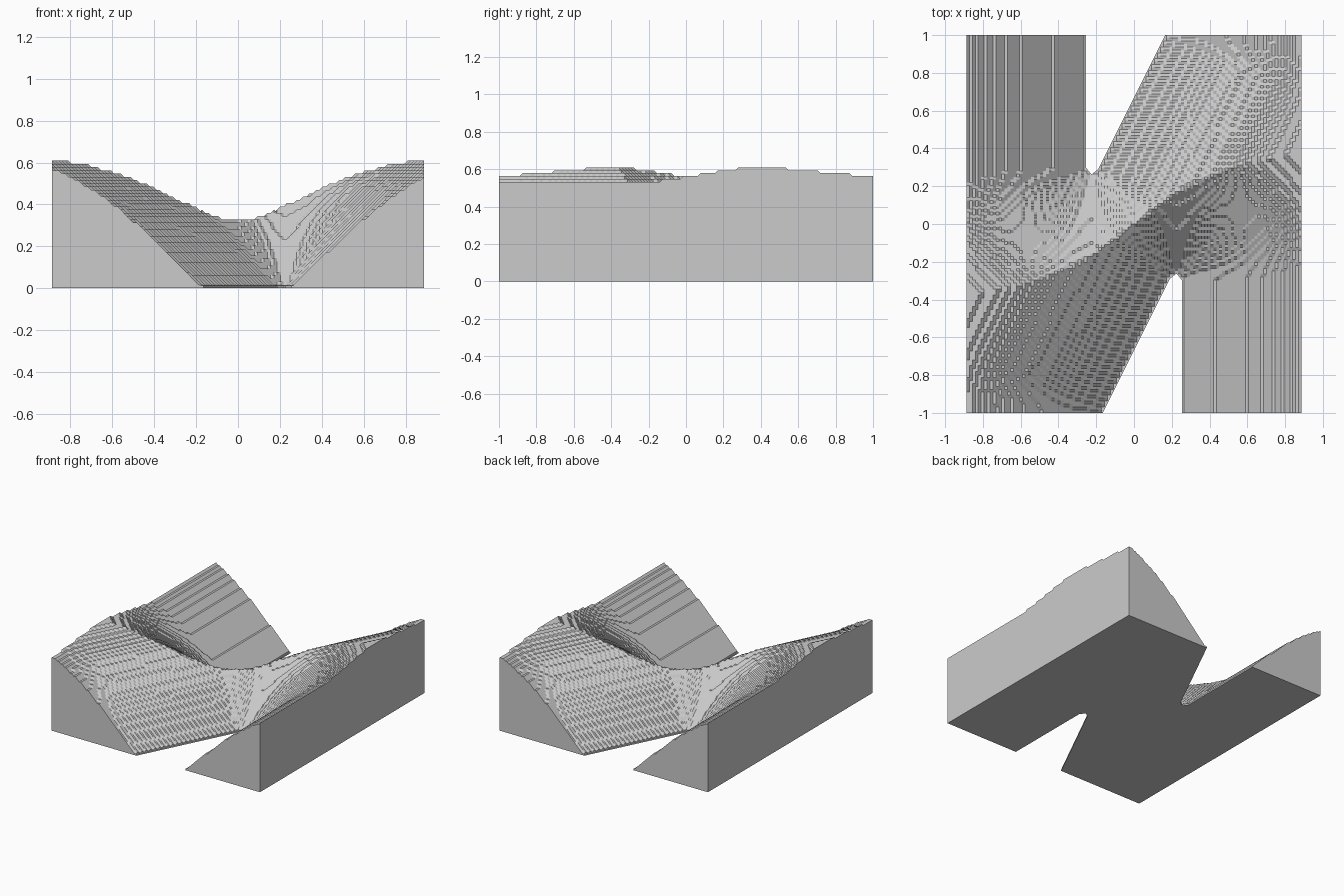
import bpy
import bmesh
import math
from mathutils import Vector
from mathutils.geometry import intersect_point_line

cube = bpy.data.objects.get("Cube")
if cube:
    bpy.data.objects.remove(cube, do_unlink=True)

HALF_X, HALF_Y = 0.887, 1.0
NX, NY = 114, 128
STEP = 2 * HALF_Y / NY        # height of one terrace
LIP = 0.012                   # thin plate under the slopes
PEAK, REACH = 0.61, 0.95      # height of the ridge, distance at which it is reached

grey = bpy.data.materials.new("plain grey")
grey.use_nodes = True
colour = (0.6, 0.6, 0.6, 1)
grey.diffuse_color = colour
grey.node_tree.nodes["Principled BSDF"].inputs["Base Color"].default_value = colour

# Outline of the front notch; the back notch is the same turned half way round
notch = [Vector(p) for p in ((-0.165, -1), (0.19, -0.29), (0.225, -0.262),
                             (0.255, -0.3), (0.255, -1))]
back_notch = [-p for p in notch]


def in_notch(p):
    """True when the point lies in either notch."""
    for q in (p, -p):
        hits = 0
        for a, b in zip(notch, notch[1:]):
            if min(a.x, b.x) <= q.x < max(a.x, b.x):
                t = (q.x - a.x) / (b.x - a.x)
                hits += q.y < a.y + t * (b.y - a.y) - 1e-4
        if hits:
            return True
    return False


def notch_distance(p):
    """Shortest distance to the edge of either notch."""
    best = 10.0
    for path in (notch, back_notch):
        for a, b in zip(path, path[1:]):
            near, t = intersect_point_line(p, a, b)
            near = a.lerp(b, min(max(t, 0), 1))
            best = min(best, (p - near).length)
    return best


def height(p):
    """Slope that rises away from the notches and levels off, in terraces."""
    d = min(notch_distance(p), REACH)
    z = PEAK * math.sin(math.pi / 2 * d / REACH)
    return max(LIP, round(z / STEP) * STEP)


def add_object(name, bm):
    bmesh.ops.recalc_face_normals(bm, faces=bm.faces)
    mesh = bpy.data.meshes.new(name)
    bm.to_mesh(mesh)
    bm.free()
    mesh.materials.append(grey)
    obj = bpy.data.objects.new(name, mesh)
    bpy.context.collection.objects.link(obj)
    return obj


# Base plate: the footprint with both notches cut out
outline = [Vector((-HALF_X, -HALF_Y))] + notch + [Vector((HALF_X, -HALF_Y))]
outline += [-p for p in outline]
bm = bmesh.new()
plate = bm.faces.new([bm.verts.new((p.x, p.y, 0)) for p in outline])
top = bmesh.ops.extrude_face_region(bm, geom=[plate], use_keep_orig=True)["geom"]
for v in top:
    if isinstance(v, bmesh.types.BMVert):
        v.co.z = LIP
bmesh.ops.triangulate(bm, faces=[f for f in bm.faces if len(f.verts) > 4])
add_object("base_plate", bm)

# Terraced slopes on a fine grid, open over the notches
bm = bmesh.new()
grid = {}
for i in range(NX + 1):
    for j in range(NY + 1):
        p = Vector((HALF_X * (2 * i / NX - 1), HALF_Y * (2 * j / NY - 1)))
        if not in_notch(p):
            grid[i, j] = bm.verts.new((p.x, p.y, height(p)))
for i in range(NX):
    for j in range(NY):
        corners = [(i, j), (i + 1, j), (i + 1, j + 1), (i, j + 1)]
        if all(c in grid for c in corners):
            bm.faces.new([grid[c] for c in corners])
bmesh.ops.delete(bm, geom=[v for v in bm.verts if not v.link_faces], context="VERTS")

# Side walls drop from the rim to the ground
rim = [e for e in bm.edges if e.is_boundary]
walls = bmesh.ops.extrude_edge_only(bm, edges=rim)["geom"]
for v in walls:
    if isinstance(v, bmesh.types.BMVert):
        v.co.z = 0
add_object("terraced_slopes", bm)
